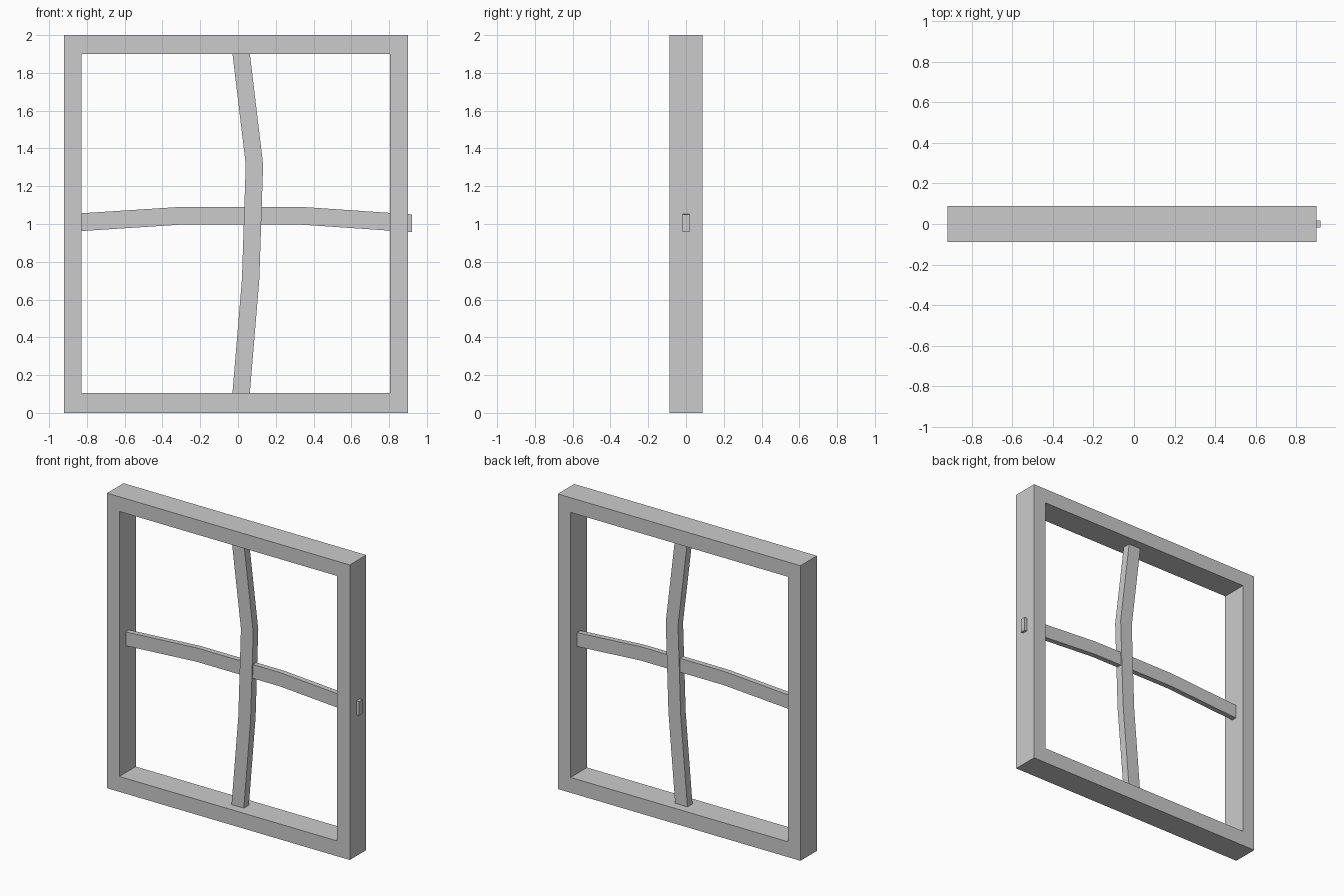
import bpy, bmesh

if "Cube" in bpy.data.objects:
    bpy.data.objects.remove(bpy.data.objects["Cube"])


def prism(name, loops, half_depth):
    """Extrude a list of (x, z) quads along y into one solid object; quads share points."""
    bm = bmesh.new()
    cache = {}

    def vert(p):
        if p not in cache:
            cache[p] = bm.verts.new((p[0], -half_depth, p[1]))
        return cache[p]

    faces = [bm.faces.new([vert(p) for p in loop]) for loop in loops]
    ext = bmesh.ops.extrude_face_region(bm, geom=faces, use_keep_orig=True)
    moved = [g for g in ext["geom"] if isinstance(g, bmesh.types.BMVert)]
    bmesh.ops.translate(bm, verts=moved, vec=(0, 2 * half_depth, 0))
    bmesh.ops.recalc_face_normals(bm, faces=bm.faces)
    mesh = bpy.data.meshes.new(name)
    bm.to_mesh(mesh)
    bm.free()
    obj = bpy.data.objects.new(name, mesh)
    bpy.context.collection.objects.link(obj)
    return obj


def strip(side_a, side_b):
    """Quads running between two edge paths."""
    return [(side_a[i], side_a[i + 1], side_b[i + 1], side_b[i])
            for i in range(len(side_a) - 1)]


# Outer window frame: a closed ring between two rectangles
outer = [(-0.92, 0.0), (0.90, 0.0), (0.90, 2.0), (-0.92, 2.0)]
inner = [(-0.828, 0.104), (0.804, 0.104), (0.804, 1.90), (-0.828, 1.90)]
prism("window_frame", strip(outer + outer[:1], inner + inner[:1]), 0.088)

# Bowed horizontal bar, whose right end pokes through the frame
low = [(-0.888, 0.959), (-0.296, 0.997), (0.328, 0.997), (0.92, 0.957)]
prism("horizontal_bar", strip(low, [(x, z + 0.094) for x, z in low]), 0.018)

# Crooked vertical bar, thicker than the horizontal one
left = [(-0.034, 0.05), (0.021, 0.71), (0.041, 1.315), (-0.035, 1.95)]
prism("vertical_bar", strip(left, [(x + 0.092, z) for x, z in left]), 0.027)
